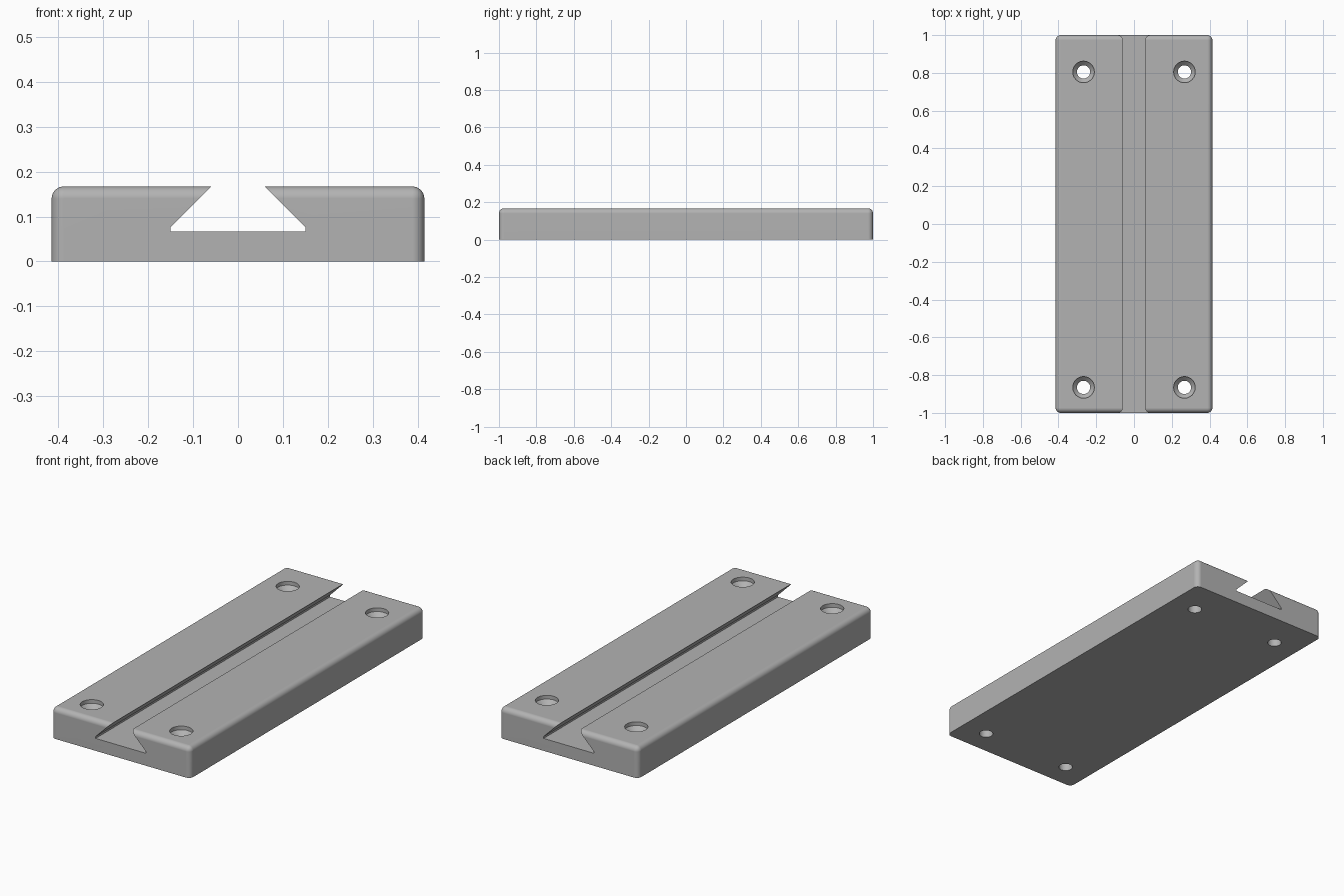
import bpy, bmesh, math

cube = bpy.data.objects.get("Cube")
if cube:
    bpy.data.objects.remove(cube)

HALF_W, HALF_L, HEIGHT = 0.415, 1.0, 0.167
FILLET = 0.027

grey = bpy.data.materials.new("plain grey")
grey.use_nodes = True
colour = (0.45, 0.45, 0.45, 1)
grey.diffuse_color = colour
grey.node_tree.nodes["Principled BSDF"].inputs["Base Color"].default_value = colour


def make_object(name, bm):
    bmesh.ops.recalc_face_normals(bm, faces=bm.faces)
    mesh = bpy.data.meshes.new(name)
    bm.to_mesh(mesh)
    bm.free()
    mesh.materials.append(grey)
    obj = bpy.data.objects.new(name, mesh)
    bpy.context.collection.objects.link(obj)
    return obj


def sweep(bm, points, offset):
    """Closed prism from a planar outline."""
    face = bm.faces.new([bm.verts.new(p) for p in points])
    new = bmesh.ops.extrude_face_region(bm, geom=[face])["geom"]
    verts = [v for v in new if isinstance(v, bmesh.types.BMVert)]
    bmesh.ops.translate(bm, verts=verts, vec=offset)


# Base block, rounded on every edge except those on the underside
bm = bmesh.new()
sweep(bm, [(sx * HALF_W, sy * HALF_L, 0)
           for sx, sy in ((-1, -1), (1, -1), (1, 1), (-1, 1))], (0, 0, HEIGHT))
edges = [e for e in bm.edges if max(v.co.z for v in e.verts) > 0.01]
bmesh.ops.bevel(bm, geom=edges, offset=FILLET, segments=8, profile=0.5, affect='EDGES')
plate = make_object("dovetail_plate", bm)

# Dovetail slot running the whole length
half = [(0.15, 0.067), (0.15, 0.077), (0.06, HEIGHT), (0.06, HEIGHT + 0.05)]
outline = half + [(-x, z) for x, z in reversed(half)]
bm = bmesh.new()
sweep(bm, [(x, -HALF_L - 0.1, z) for x, z in outline], (0, 2 * HALF_L + 0.2, 0))
cutters = [make_object("slot_cutter", bm)]

# Countersunk screw holes: straight recess, cone, through bore
hole = [(0, -0.05), (0.035, -0.05), (0.035, HEIGHT - 0.042),
        (0.057, HEIGHT - 0.02), (0.057, HEIGHT + 0.05), (0, HEIGHT + 0.05)]
for x in (-0.267, 0.267):
    for y in (-0.865, 0.805):
        bm = bmesh.new()
        verts = [bm.verts.new((x + r, y, z)) for r, z in hole]
        path = [bm.edges.new(pair) for pair in zip(verts, verts[1:])]
        bmesh.ops.spin(bm, geom=verts + path, cent=(x, y, 0), axis=(0, 0, 1),
                       angle=math.tau, steps=40, use_duplicate=False)
        bmesh.ops.remove_doubles(bm, verts=bm.verts, dist=0.0001)
        cutters.append(make_object("screw_hole_cutter", bm))

for cutter in cutters:
    cut = plate.modifiers.new(cutter.name, 'BOOLEAN')
    cut.operation = 'DIFFERENCE'
    cut.solver = 'EXACT'
    cut.object = cutter

# Bake the cuts and discard the cutters
bpy.context.view_layer.update()
evaluated = plate.evaluated_get(bpy.context.evaluated_depsgraph_get())
result = bpy.data.meshes.new_from_object(evaluated)
plate.modifiers.clear()
plate.data = result
for cutter in cutters:
    bpy.data.objects.remove(cutter)
result.materials.clear()
result.materials.append(grey)

# Smooth fillets and bores, crisp flat faces
for obj in bpy.context.selected_objects:
    obj.select_set(False)
plate.select_set(True)
bpy.context.view_layer.objects.active = plate
bpy.ops.object.shade_smooth_by_angle(angle=math.radians(30))
normals = plate.modifiers.new("flat_face_normals", 'WEIGHTED_NORMAL')
normals.keep_sharp = True
